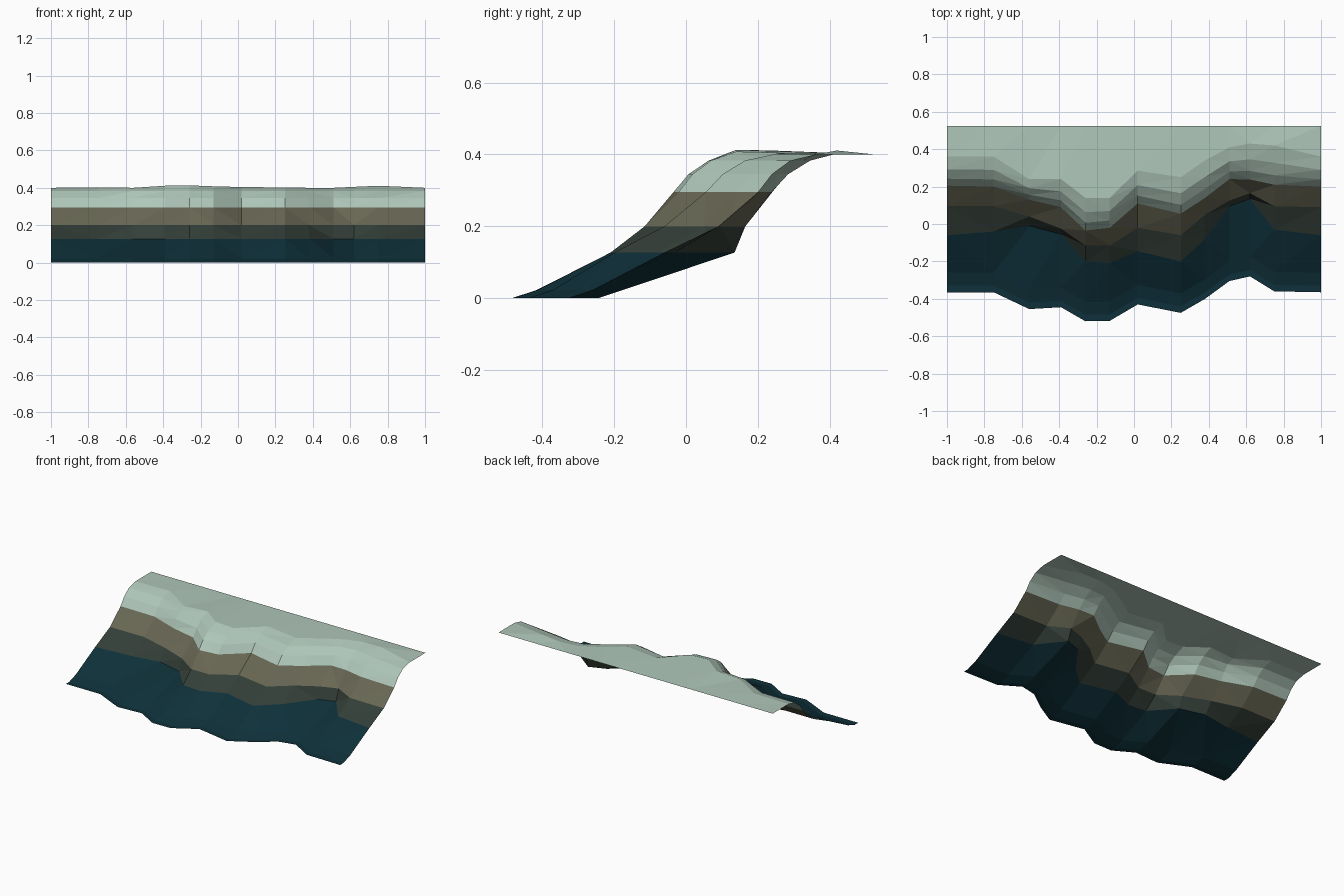
import bpy, bmesh

# Stations along the slope: x, then y of the front edge, the three colour
# boundaries going up, the brow of the plateau, and the brow height
STATIONS = [
    (-1.00, -0.365, -0.060, 0.095, 0.205, 0.36, 0.400),
    (-0.75, -0.365, -0.040, 0.095, 0.200, 0.36, 0.403),
    (-0.56, -0.455, -0.010, 0.040, 0.130, 0.24, 0.400),
    (-0.39, -0.445, -0.055, -0.025, 0.090, 0.24, 0.411),
    (-0.26, -0.520, -0.200, -0.115, -0.035, 0.14, 0.413),
    (-0.13, -0.518, -0.210, -0.115, -0.020, 0.14, 0.408),
    (0.02, -0.430, -0.145, -0.020, 0.110, 0.285, 0.404),
    (0.25, -0.475, -0.200, -0.060, 0.055, 0.25, 0.402),
    (0.38, -0.400, -0.080, 0.050, 0.140, 0.34, 0.400),
    (0.51, -0.305, 0.095, 0.125, 0.240, 0.41, 0.400),
    (0.62, -0.280, 0.135, 0.165, 0.238, 0.43, 0.405),
    (0.75, -0.360, -0.030, 0.095, 0.210, 0.42, 0.411),
    (1.00, -0.365, -0.060, 0.090, 0.200, 0.36, 0.400),
]
BACK_Y = 0.525


def material(name, rgb):
    m = bpy.data.materials.new(name)
    m.diffuse_color = (*rgb, 1)
    return m


def mix(a, b, t):
    return a + (b - a) * t


def profile(x, edge, low, mid, high, brow, top):
    """Front-to-back cross-section at one station."""
    lip = edge + 0.035
    return [
        (x, edge, 0.0), (x, lip, 0.0),
        (x, lip + 0.07, 0.023),
        (x, low, 0.127), (x, mid, 0.2), (x, high, 0.295),
        (x, mix(high, brow, 0.24), 0.345),
        (x, mix(high, brow, 0.56), 0.383),
        (x, brow, top), (x, BACK_Y, 0.4),
    ]


# Loft the cross-sections into one sheet
bm = bmesh.new()
columns = [[bm.verts.new(p) for p in profile(*s)] for s in STATIONS]
# Colour bands by row: deep, lower, middle, upper
BANDS = [0, 0, 0, 1, 2, 3, 3, 3, 3]
for left, right in zip(columns, columns[1:]):
    for i, band in enumerate(BANDS):
        f = bm.faces.new((left[i], right[i], right[i + 1], left[i + 1]))
        f.material_index = band
        f.smooth = False
bmesh.ops.triangulate(bm, faces=bm.faces[:])

mesh = bpy.data.meshes.new("terrain_slope")
bm.to_mesh(mesh)
bm.free()
for name, rgb in (("deep teal", (0.0045, 0.030, 0.042)),
                  ("dark moss", (0.034, 0.050, 0.040)),
                  ("olive stone", (0.140, 0.137, 0.090)),
                  ("pale sage", (0.430, 0.570, 0.490))):
    mesh.materials.append(material(name, rgb))
bpy.context.collection.objects.link(bpy.data.objects.new("terrain_slope", mesh))
